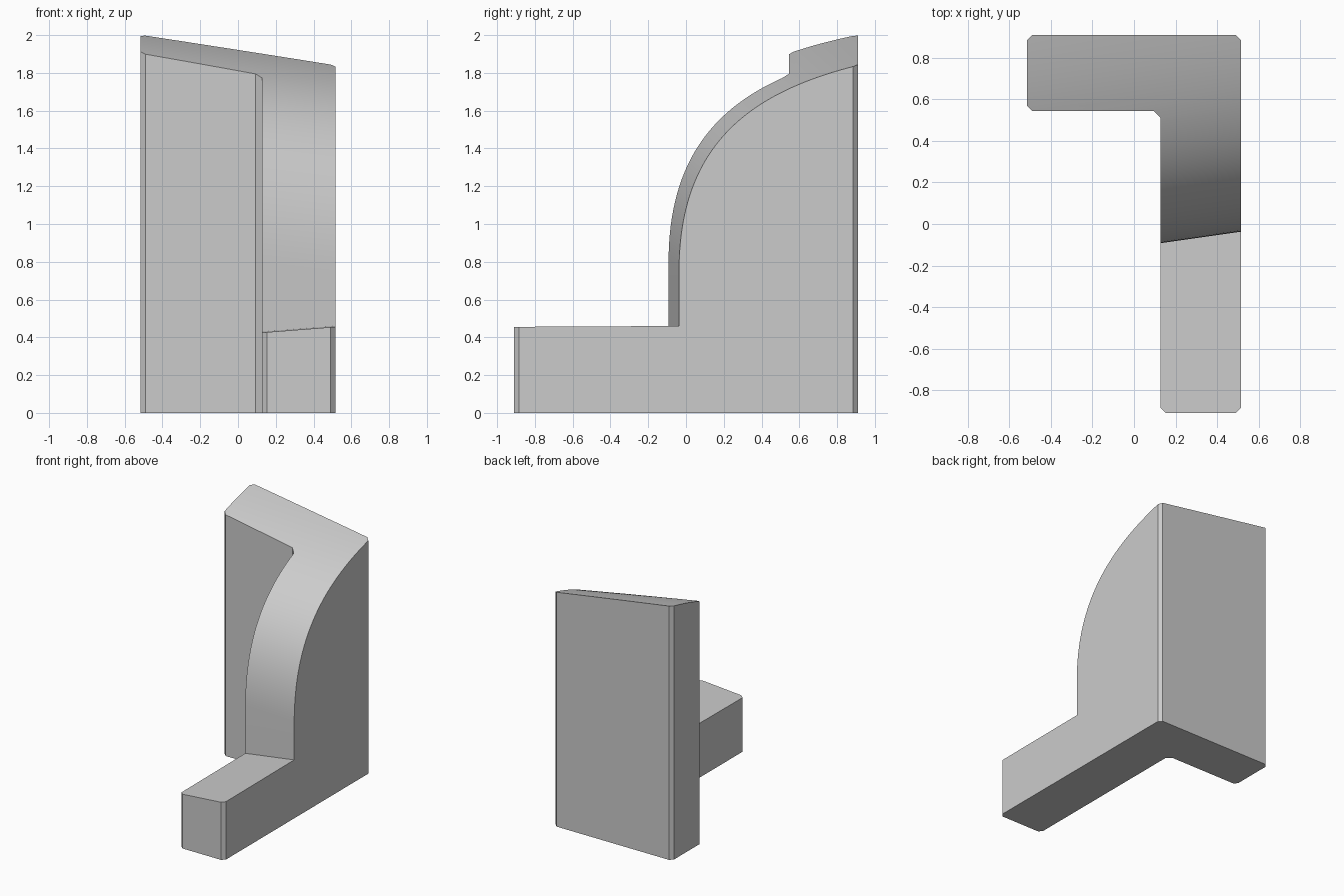
import bpy
import bmesh
from mathutils import Vector
from mathutils.geometry import interpolate_bezier

cube = bpy.data.objects.get("Cube")
if cube:
    bpy.data.objects.remove(cube, do_unlink=True)

# Single plain grey finish
grey = bpy.data.materials.new("plain_grey")
grey.use_nodes = True
colour = (0.6, 0.6, 0.6, 1)
grey.diffuse_color = colour
grey.node_tree.nodes["Principled BSDF"].inputs["Base Color"].default_value = colour


def loft(name, first, last):
    """Solid between two matching closed loops of points."""
    bm = bmesh.new()
    a = [bm.verts.new(p) for p in first]
    b = [bm.verts.new(p) for p in last]
    bm.faces.new(a)
    bm.faces.new(b)
    for i in range(len(a)):
        j = (i + 1) % len(a)
        bm.faces.new((a[i], a[j], b[j], b[i]))
    bmesh.ops.recalc_face_normals(bm, faces=bm.faces)
    mesh = bpy.data.meshes.new(name)
    bm.to_mesh(mesh)
    bm.free()
    mesh.materials.append(grey)
    obj = bpy.data.objects.new(name, mesh)
    bpy.context.collection.objects.link(obj)
    return obj


def chamfered(corners):
    """Replace each (x, y, cut) corner with two points."""
    points = []
    for i, (x, y, cut) in enumerate(corners):
        here = Vector((x, y))
        for other in (corners[i - 1], corners[(i + 1) % len(corners)]):
            points.append(here + (Vector(other[:2]) - here).normalized() * cut)
    return points


# L-shaped footprint with chamfered upright corners
C = 0.025
footprint = chamfered([(-0.515, 0.91, C), (-0.515, 0.545, C), (0.128, 0.545, 0.035),
                       (0.128, -0.91, C), (0.515, -0.91, C), (0.515, 0.91, C)])
block = loft("corner_block", [(p.x, p.y, 0) for p in footprint],
             [(p.x, p.y, 2.3) for p in footprint])

# Curved side profile, skewed along x, with a slightly tilted step
EDGE = 0.515
curve = interpolate_bezier(Vector((-0.037, 0.75)), Vector((-0.037, 1.55)),
                           Vector((0.5, 1.78)), Vector((1.2, 1.9)), 48)


def section(x):
    d = x - EDGE
    step = 0.46 + 0.078 * d
    loop = [(x, -1.2, -0.5), (x, -1.2, step - 0.006), (x, -0.037 + 0.143 * d, step)]
    loop += [(x, p.x + 0.143 * d, p.y - 0.124 * d) for p in curve]
    return loop + [(x, 1.2 + 0.143 * d, -0.5)]


envelope = loft("shape_envelope", section(-0.7), section(0.7))
envelope.hide_render = True

# Keep the part of the block inside the envelope
trim = block.modifiers.new("trim", "BOOLEAN")
trim.operation = "INTERSECT"
trim.solver = "EXACT"
trim.object = envelope
bpy.ops.object.select_all(action="DESELECT")
block.select_set(True)
bpy.context.view_layer.objects.active = block
bpy.ops.object.modifier_apply(modifier="trim")
bpy.data.objects.remove(envelope, do_unlink=True)
bpy.ops.object.shade_smooth_by_angle(angle=0.35)
